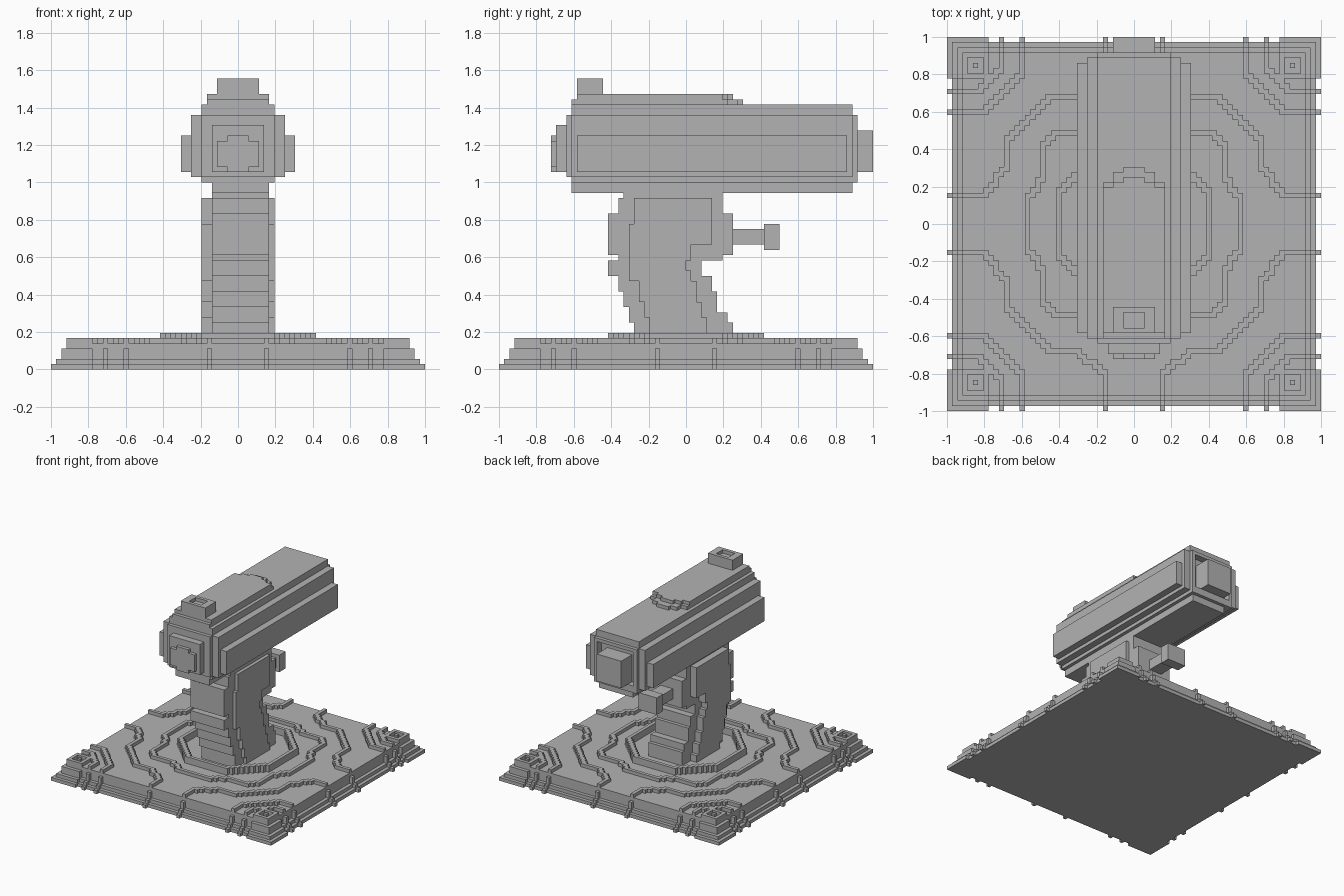
import bpy, bmesh

if "Cube" in bpy.data.objects:
    bpy.data.objects.remove(bpy.data.objects["Cube"])

V = 1 / 36  # size of one block

grey = bpy.data.materials.new("plain_grey")
grey.diffuse_color = (0.45, 0.45, 0.45, 1)
grey.use_nodes = True
grey.node_tree.nodes["Principled BSDF"].inputs["Base Color"].default_value = grey.diffuse_color


def box(x0, x1, y0, y1, z0, z1):
    return {(x, y, z) for x in range(x0, x1) for y in range(y0, y1) for z in range(z0, z1)}


def wide(h, y0, y1, z0, z1):
    return box(-h, h, y0, y1, z0, z1)


def mirrored(cells):
    return {(a, b, z) for x, y, z in cells for a in (x, -1 - x) for b in (y, -1 - y)}


SIDES = [
    ((1, 0, 0), [(1, 0, 0), (1, 1, 0), (1, 1, 1), (1, 0, 1)]),
    ((-1, 0, 0), [(0, 0, 0), (0, 0, 1), (0, 1, 1), (0, 1, 0)]),
    ((0, 1, 0), [(0, 1, 0), (0, 1, 1), (1, 1, 1), (1, 1, 0)]),
    ((0, -1, 0), [(0, 0, 0), (1, 0, 0), (1, 0, 1), (0, 0, 1)]),
    ((0, 0, 1), [(0, 0, 1), (1, 0, 1), (1, 1, 1), (0, 1, 1)]),
    ((0, 0, -1), [(0, 0, 0), (0, 1, 0), (1, 1, 0), (1, 0, 0)]),
]


def build(name, cells):
    """Make one object from the exposed faces of a set of blocks."""
    bm = bmesh.new()
    verts = {}
    for x, y, z in sorted(cells):
        for (dx, dy, dz), corners in SIDES:
            if (x + dx, y + dy, z + dz) in cells:
                continue
            face = []
            for a, b, c in corners:
                p = (x + a, y + b, z + c)
                if p not in verts:
                    verts[p] = bm.verts.new([k * V for k in p])
                face.append(verts[p])
            bm.faces.new(face)
    me = bpy.data.meshes.new(name)
    bm.to_mesh(me)
    bm.free()
    me.materials.append(grey)
    ob = bpy.data.objects.new(name, me)
    bpy.context.collection.objects.link(ob)


def trail(points, z0, z1):
    """Stair-stepped line of blocks in one quadrant."""
    cells = set()
    for (xa, ya), (xb, yb) in zip(points, points[1:]):
        n = max(abs(xb - xa), abs(yb - ya))
        last = (xa, ya)
        for i in range(n + 1):
            p = (round(xa + (xb - xa) * i / n), round(ya + (yb - ya) * i / n))
            for q in (p, (last[0], p[1])):
                cells |= {(q[0], q[1], z) for z in range(z0, z1)}
            last = p
    return cells


# Base slab with stepped rim
slab = wide(35, -35, 35, 0, 1) | wide(34, -34, 34, 1, 2) | wide(33, -33, 33, 2, 5)

# Raised contour lines, each running down the slab's rim as a rib
lines = [
    [(32, 5), (28, 5), (24, 10), (24, 15), (15, 24), (10, 24), (5, 28), (5, 32)],
    [(32, 21), (28, 21), (21, 28), (21, 32)],
    [(32, 25), (29, 25), (25, 29), (25, 32)],
]
ridges = set()
for pts in lines:
    ridges |= trail(pts, 5, 6)
for c in (5, 21, 25):
    for reach, z0, z1 in ((36, 0, 1), (35, 1, 2), (34, 2, 4), (33, 4, 6)):
        ridges |= box(30, reach, c, c + 1, z0, z1) | box(c, c + 1, 30, reach, z0, z1)

# Rings around the stem
ridges |= trail([(20, 0), (20, 4), (17, 8), (17, 14), (14, 17), (8, 17), (4, 20), (0, 20)], 5, 6)
ridges |= trail([(14, 0), (14, 5), (5, 14), (0, 14)], 5, 7)

# Stepped corner mounds with a shallow pocket and a centre stud
for reach, z0, z1 in ((36, 0, 1), (35, 1, 2), (34, 2, 4), (33, 4, 6)):
    ridges |= box(28, reach, 28, reach, z0, z1)
ridges -= box(29, 32, 29, 32, 5, 6)
ridges |= box(30, 31, 30, 31, 5, 6)
build("base", slab | mirrored(ridges))

# Stem core: front edge, back edge, bottom, top
core = set()
for y0, y1, z0, z1 in (
    (-10, 9, 5, 9), (-11, 8, 9, 11), (-11, 6, 11, 12), (-12, 6, 12, 15), (-13, 5, 15, 18),
    (-15, 3, 18, 21), (-13, 7, 21, 22), (-15, 9, 22, 30), (-13, 7, 30, 33), (-12, 7, 33, 35),
):
    core |= box(-5, 6, y0, y1, z0, z1)

# Side cheeks of the stem
for y0, y1, z0, z1 in (
    (-6, 5, 5, 7), (-7, 4, 7, 10), (-8, 3, 10, 13), (-9, 2, 13, 17), (-11, 1, 17, 19),
    (-11, 0, 19, 21), (-11, 1, 21, 24), (-11, 5, 24, 28), (-10, 5, 28, 33),
):
    core |= wide(7, y0, y1, z0, z1)
build("stem", core)

# Rear knob on a short shaft
build("knob", wide(2, 8, 15, 24, 27) | wide(3, 15, 18, 23, 28))

# Barrel body in stacked layers
barrel = box(-5, 6, -22, 32, 34, 36)
barrel |= wide(7, -22, 33, 36, 49) | wide(7, -22, 32, 49, 51)
barrel |= wide(9, -22, 32, 37, 49)
barrel |= wide(11, -21, 31, 38, 45)

# Rounded nose
barrel |= wide(7, -23, -22, 37, 49) | wide(5, -25, -23, 38, 47)
barrel |= wide(4, -26, -25, 39, 44) | wide(2, -26, -25, 38, 45)

# Top plate with a rounded rear end
barrel |= wide(6, -22, 8, 51, 52) | wide(4, 8, 10, 51, 52) | wide(2, 10, 11, 51, 52)
barrel |= wide(6, -21, 7, 52, 53) | wide(4, 7, 8, 52, 53) | wide(2, 8, 9, 52, 53)

# Rear socket with a projecting block
barrel -= wide(6, 31, 33, 38, 48)
barrel |= wide(4, 31, 36, 38, 46)
build("barrel", barrel)

# Sight block with a square pocket on top
build("sight", wide(4, -21, -16, 53, 56) - wide(2, -20, -17, 55, 56))
